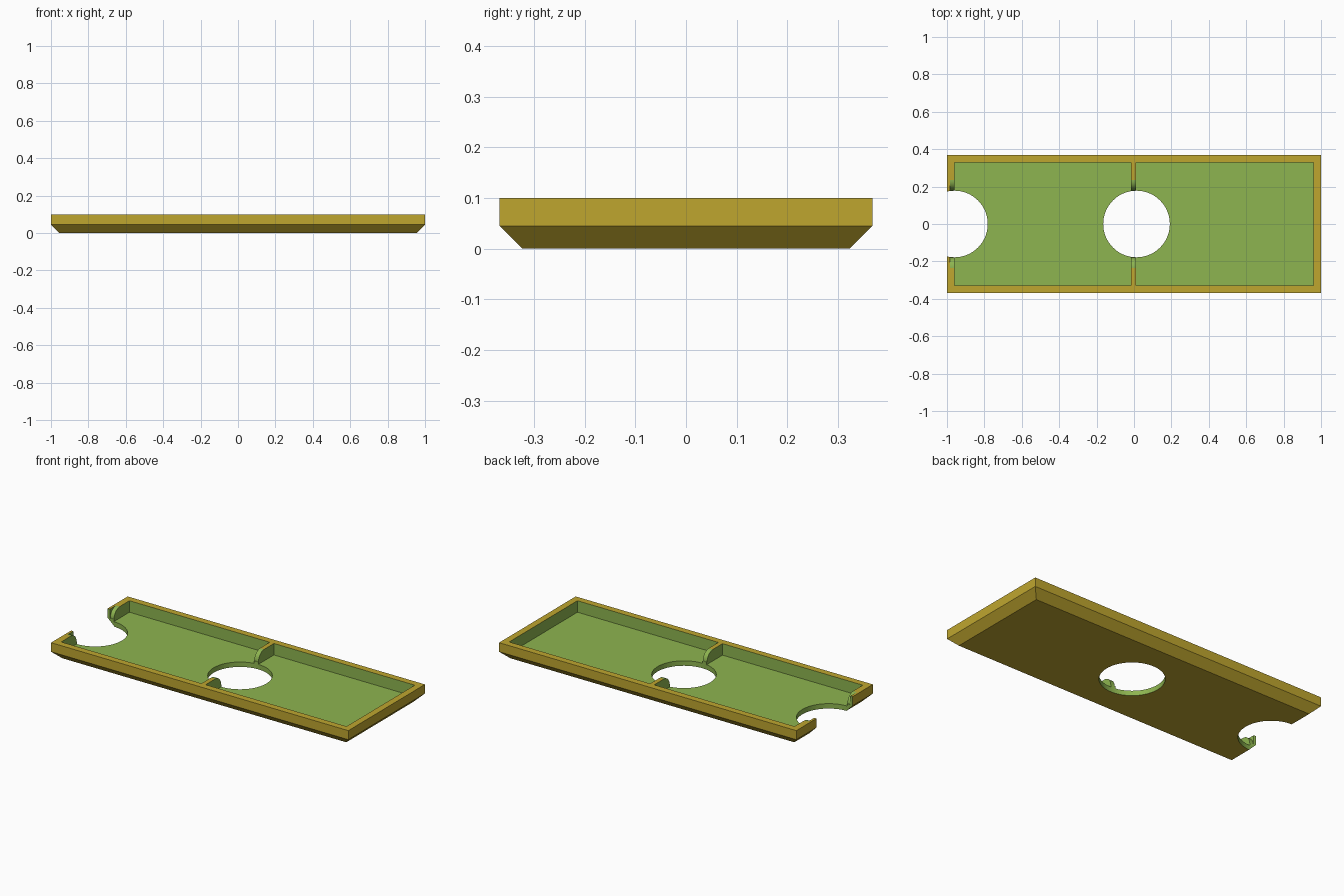
import bpy, bmesh, math

if "Cube" in bpy.data.objects:
    bpy.data.objects.remove(bpy.data.objects["Cube"])

def material(name, rgb):
    m = bpy.data.materials.new(name)
    m.diffuse_color = (*rgb, 1)
    m.use_nodes = True
    m.node_tree.nodes["Principled BSDF"].inputs["Base Color"].default_value = m.diffuse_color
    return m

MATS = [material("gold", (0.52, 0.38, 0.028)), material("green", (0.27, 0.46, 0.08))]
HX, HY, TOP = 1.0, 0.368, 0.1
FLOOR, WALL, BEVEL = 0.03, 0.04, 0.045
HOLE_R, HOLE_X, END_X = 0.178, 0.0135, -0.96

def finish(bm, name):
    bmesh.ops.recalc_face_normals(bm, faces=bm.faces)
    me = bpy.data.meshes.new(name)
    bm.to_mesh(me)
    bm.free()
    for m in MATS:
        me.materials.append(m)
    ob = bpy.data.objects.new(name, me)
    bpy.context.collection.objects.link(ob)
    return ob

def cylinder_cutter(x):
    bm = bmesh.new()
    bmesh.ops.create_cone(bm, cap_ends=True, segments=72, radius1=HOLE_R, radius2=HOLE_R, depth=1)
    bmesh.ops.translate(bm, vec=(x, 0, 0), verts=bm.verts)
    for f in bm.faces:
        f.material_index = 1
    return finish(bm, "hole_cutter")

def rounding_cutter(x0, x1):
    # arch-shaped prism that leaves rounded wall ends beside a hole
    r, cy, cz = 0.055, 0.235, 0.045
    arc = [(cy - r * math.cos(t), cz + r * math.sin(t))
           for t in (math.pi / 2 * i / 10 for i in range(11))]
    half = arc + [(cy, 0.2)]
    outline = half + [(-y, z) for y, z in reversed(half)]
    bm = bmesh.new()
    face = bm.faces.new([bm.verts.new((x0, y, z)) for y, z in outline])
    ext = bmesh.ops.extrude_face_region(bm, geom=[face])
    bmesh.ops.translate(bm, vec=(x1 - x0, 0, 0),
                        verts=[v for v in ext["geom"] if isinstance(v, bmesh.types.BMVert)])
    for f in bm.faces:
        f.material_index = 1
    return finish(bm, "rounding_cutter")

def cut(ob, cutters):
    bpy.context.view_layer.objects.active = ob
    for c in cutters:
        mod = ob.modifiers.new("cut", 'BOOLEAN')
        mod.operation, mod.solver, mod.object = 'DIFFERENCE', 'EXACT', c
        bpy.ops.object.modifier_apply(modifier=mod.name)
    for c in cutters:
        bpy.data.objects.remove(c)
    bpy.ops.object.select_all(action='DESELECT')
    ob.select_set(True)
    bpy.ops.object.shade_smooth_by_angle(angle=math.radians(30))

# Tray: stacked rectangular rings, sloped underside, gold outside and green inside
bm = bmesh.new()
rings = []
for inset, z in ((BEVEL, 0), (0, BEVEL), (0, TOP), (WALL, TOP), (WALL, FLOOR)):
    x, y = HX - inset, HY - inset
    rings.append([bm.verts.new((sx * x, sy * y, z))
                  for sx, sy in ((-1, -1), (1, -1), (1, 1), (-1, 1))])
bm.faces.new(rings[0])
bm.faces.new(rings[-1]).material_index = 1
for k in range(4):
    for i in range(4):
        j = (i + 1) % 4
        f = bm.faces.new((rings[k][i], rings[k][j], rings[k + 1][j], rings[k + 1][i]))
        f.material_index = 1 if k == 3 else 0
tray = finish(bm, "tray")
cut(tray, [cylinder_cutter(HOLE_X), cylinder_cutter(END_X), rounding_cutter(-0.985, -0.9)])

# Divider: thin cross wall, gold top edge, interrupted by the middle hole
bm = bmesh.new()
bmesh.ops.create_cube(bm, size=1)
for v in bm.verts:
    v.co = (-0.002 + v.co.x * 0.028, v.co.y * 2 * (HY - WALL), (FLOOR + TOP) / 2 + v.co.z * (TOP - FLOOR))
bm.normal_update()
for f in bm.faces:
    f.material_index = 0 if f.normal.z > 0.9 else 1
divider = finish(bm, "divider")
cut(divider, [cylinder_cutter(HOLE_X), rounding_cutter(-0.1, 0.1)])
